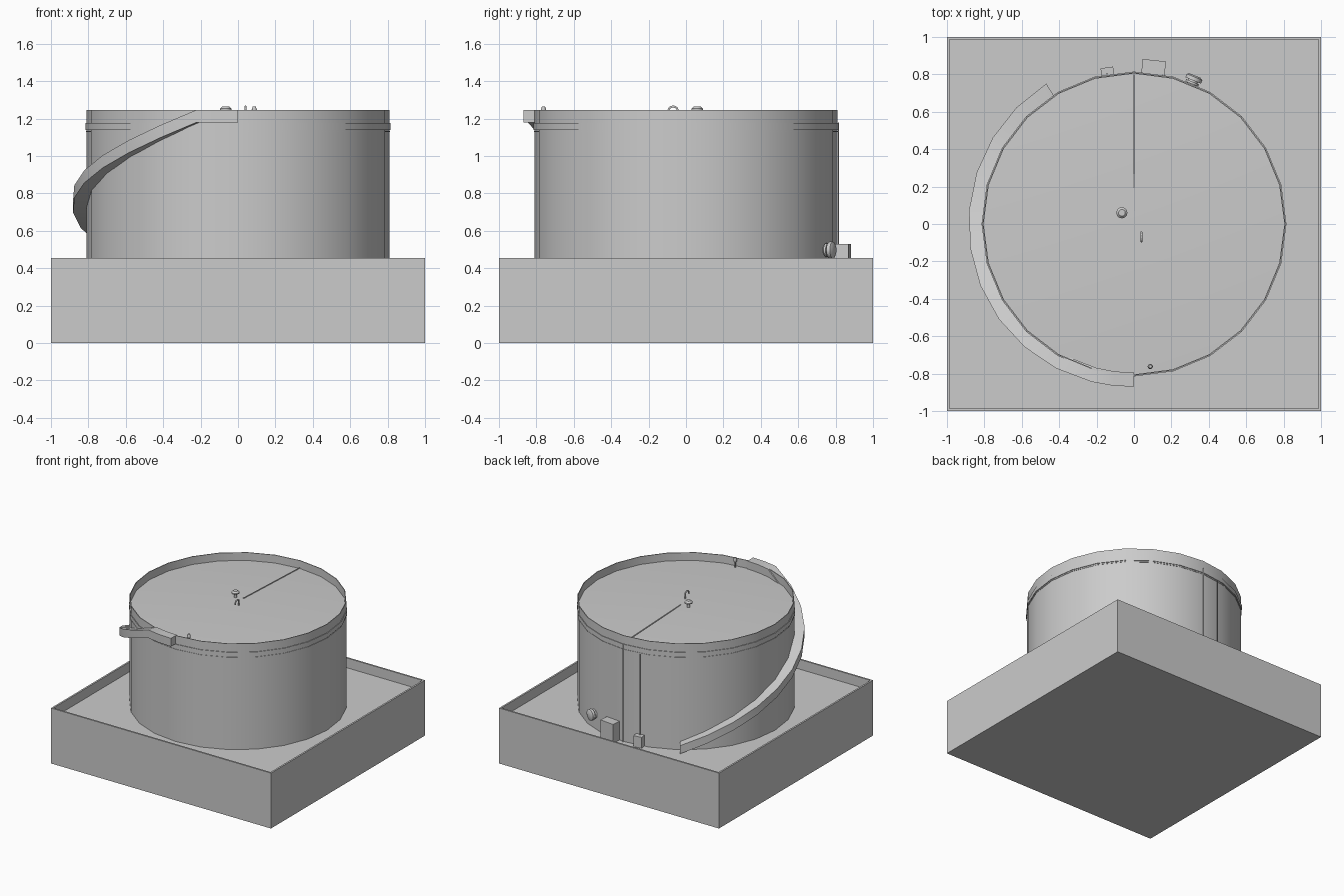
import bpy, bmesh
from math import sin, cos, pi, radians
from mathutils import Vector, Matrix

if "Cube" in bpy.data.objects:
    bpy.data.objects.remove(bpy.data.objects["Cube"])

FLOOR = 0.375
R = 0.81


def finish(name, bm, smooth=True):
    bmesh.ops.recalc_face_normals(bm, faces=bm.faces)
    me = bpy.data.meshes.new(name)
    bm.to_mesh(me)
    bm.free()
    ob = bpy.data.objects.new(name, me)
    bpy.context.collection.objects.link(ob)
    if smooth:
        bpy.ops.object.select_all(action='DESELECT')
        ob.select_set(True)
        bpy.context.view_layer.objects.active = ob
        bpy.ops.object.shade_smooth_by_angle(angle=radians(35))
    return ob


def lathe(name, profile, n, matrix=Matrix()):
    """Revolve an (r, z) profile that starts and ends on the axis."""
    bm = bmesh.new()
    rings = []
    for r, z in profile:
        if r == 0:
            rings.append([bm.verts.new((0, 0, z))] * n)
        else:
            rings.append([bm.verts.new((r * cos(2 * pi * i / n), r * sin(2 * pi * i / n), z))
                          for i in range(n)])
    for a, b in zip(rings, rings[1:]):
        for i in range(n):
            j = (i + 1) % n
            bm.faces.new(list(dict.fromkeys((a[i], a[j], b[j], b[i]))))
    bmesh.ops.transform(bm, matrix=matrix, verts=bm.verts)
    return finish(name, bm)


def box(name, size, loc, turn=0):
    bm = bmesh.new()
    m = Matrix.Translation(loc) @ Matrix.Rotation(turn, 4, 'Z') @ Matrix.Diagonal((*size, 1))
    bmesh.ops.create_cube(bm, size=1, matrix=m)
    return finish(name, bm, False)


def pipe(name, points, radius):
    cu = bpy.data.curves.new(name, 'CURVE')
    cu.dimensions = '3D'
    cu.bevel_depth = radius
    cu.bevel_resolution = 1
    cu.use_fill_caps = True
    sp = cu.splines.new('POLY')
    sp.points.add(len(points) - 1)
    for p, co in zip(sp.points, points):
        p.co = (*co, 1)
    ob = bpy.data.objects.new(name, cu)
    bpy.context.collection.objects.link(ob)
    return ob


# square containment wall with a raised floor
bm = bmesh.new()
bmesh.ops.create_cube(bm, size=1, matrix=Matrix.Translation((0, 0, 0.2275)) @ Matrix.Diagonal((2, 2, 0.455, 1)))
top = max(bm.faces, key=lambda f: f.calc_center_median().z)
bmesh.ops.inset_region(bm, faces=[top], thickness=0.02)
inner = bmesh.ops.extrude_discrete_faces(bm, faces=[top])['faces'][0]
bmesh.ops.translate(bm, verts=inner.verts, vec=(0, 0, FLOOR - 0.455))
finish("containment_basin", bm, False)

# tank shell, girder band, rim and shallow cone roof
lathe("tank", [(0, FLOOR), (R, FLOOR), (R, 1.14), (0.815, 1.14), (0.815, 1.176), (R, 1.176),
               (R, 1.245), (0.804, 1.245), (0.804, 1.18), (0, 1.215)], 24)
lathe("girder_line", [(0, 1.128), (0.813, 1.128), (0.813, 1.134), (0, 1.134)], 24)

# spiral stair: flat landing, then an even descent round the left side
bm = bmesh.new()
prev = None
steps = [0, 7.5] + [15 + 133 * i / 10 for i in range(11)]
for deg in steps:
    a = radians(270 - deg)
    z = 1.178 - (1.178 - FLOOR) * max(0, deg - 15) / 133
    outer = 0.87 + 0.015 * min(1, deg / 60)
    ring = [bm.verts.new((r * cos(a), r * sin(a), z + h))
            for r, h in ((0.795, 0), (outer, 0), (outer, 0.067), (0.795, 0.067))]
    if prev:
        for i in range(4):
            j = (i + 1) % 4
            bm.faces.new((prev[i], prev[j], ring[j], ring[i]))
    else:
        bm.faces.new(ring)
    prev = ring
bm.faces.new(prev)
finish("spiral_stair", bm)

# roof vents
def vent(name, x, y, r, z0, z1):
    t = z1 - z0
    lathe(name, [(0, z0), (r * .4, z0), (r * .4, z0 + t * .5), (r, z0 + t * .65),
                 (r, z0 + t * .8), (r * .6, z1), (0, z1)], 12, Matrix.Translation((x, y, 0)))

vent("roof_vent", -0.065, 0.06, 0.03, 1.205, 1.266)
vent("edge_vent", 0.087, -0.762, 0.014, 1.18, 1.264)
pipe("gooseneck_vent", [(0.04, -0.045, 1.205), (0.04, -0.045, 1.245)]
     + [(0.04, -0.069 + 0.024 * cos(t), 1.245 + 0.02 * sin(t)) for t in (pi * i / 6 for i in range(1, 7))]
     + [(0.04, -0.093, 1.235)], 0.006)

# thin pipes over the roof and down the back
pipe("roof_pipe", [(0, 0.07, 1.216), (0, 0.80, 1.186)], 0.004)
pipe("back_pipe", [(0, 0.815, 1.18), (0, 0.815, FLOOR)], 0.004)
pipe("gauge_pipe", [(-0.145, 0.803, 1.13), (-0.145, 0.803, 0.45)], 0.004)

# cabinets at the foot of the tank
box("large_cabinet", (0.125, 0.075, 0.155), (0.105, 0.838, FLOOR + 0.0775), radians(-6))
box("small_cabinet", (0.068, 0.05, 0.09), (-0.142, 0.812, FLOOR + 0.045), radians(8))

# flanged nozzle
d = Vector((cos(radians(67.6)), sin(radians(67.6)), 0))
m = Matrix.Translation(d * 0.78 + Vector((0, 0, 0.497))) @ d.to_track_quat('Z', 'Y').to_matrix().to_4x4()
lathe("flanged_nozzle", [(0, 0), (0.028, 0), (0.028, 0.03), (0.037, 0.03), (0.037, 0.042), (0.028, 0.042),
                         (0.028, 0.05), (0.045, 0.05), (0.045, 0.07), (0.03, 0.078), (0, 0.078)], 16, m)
